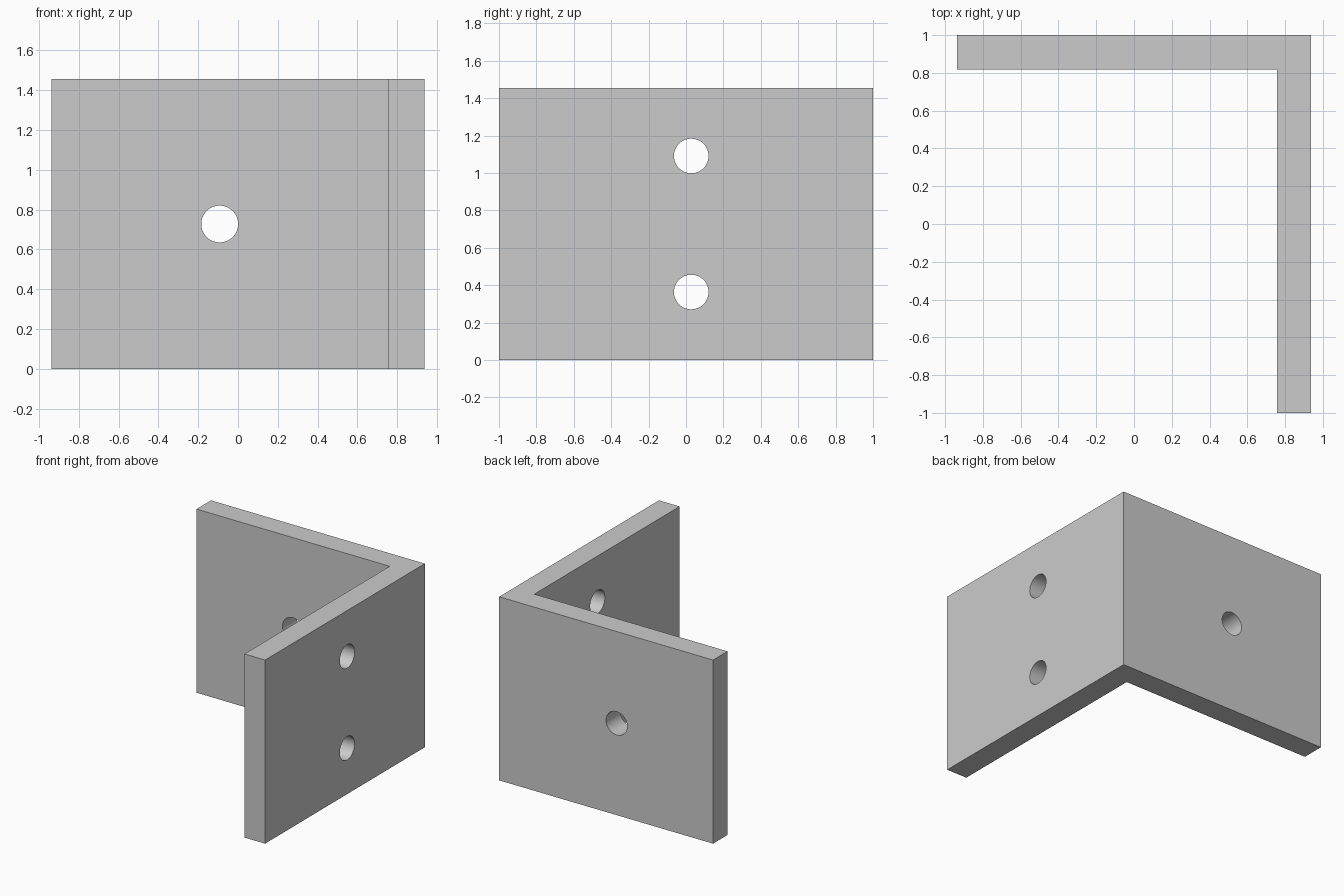
import bpy, bmesh
from math import pi

if "Cube" in bpy.data.objects:
    bpy.data.objects.remove(bpy.data.objects["Cube"])

HX, HY, T, H, R = 0.9375, 1.0, 0.181, 1.455, 0.0925

# L-shaped bracket extruded from its plan profile
profile = [(-HX, HY), (-HX, HY - T), (HX - T, HY - T),
           (HX - T, -HY), (HX, -HY), (HX, HY)]
bm = bmesh.new()
face = bm.faces.new([bm.verts.new((x, y, 0)) for x, y in profile])
ext = bmesh.ops.extrude_face_region(bm, geom=[face])
top = [v for v in ext["geom"] if isinstance(v, bmesh.types.BMVert)]
bmesh.ops.translate(bm, verts=top, vec=(0, 0, H))
bmesh.ops.recalc_face_normals(bm, faces=bm.faces)
mesh = bpy.data.meshes.new("angle_bracket")
bm.to_mesh(mesh)
bm.free()
bracket = bpy.data.objects.new("angle_bracket", mesh)
bpy.context.collection.objects.link(bracket)


def drill(name, loc, rot):
    """Cut a round through hole in the bracket."""
    bpy.ops.mesh.primitive_cylinder_add(vertices=64, radius=R, depth=T * 3,
                                        location=loc, rotation=rot)
    cutter = bpy.context.object
    cutter.name = name
    cutter.hide_render = True
    mod = bracket.modifiers.new(name, 'BOOLEAN')
    mod.operation = 'DIFFERENCE'
    mod.solver = 'EXACT'
    mod.object = cutter
    bpy.ops.object.select_all(action='DESELECT')
    bracket.select_set(True)
    bpy.context.view_layer.objects.active = bracket
    bpy.ops.object.modifier_apply(modifier=mod.name)
    bpy.data.objects.remove(cutter)


# One hole in the back plate, two in the side plate
drill("back_hole", (-0.092, HY - T / 2, H / 2), (pi / 2, 0, 0))
for z in (H / 4, H * 3 / 4):
    drill("side_hole", (HX - T / 2, 0.028, z), (0, pi / 2, 0))

# Smooth hole walls, crisp plate edges
bpy.ops.object.shade_smooth_by_angle()
